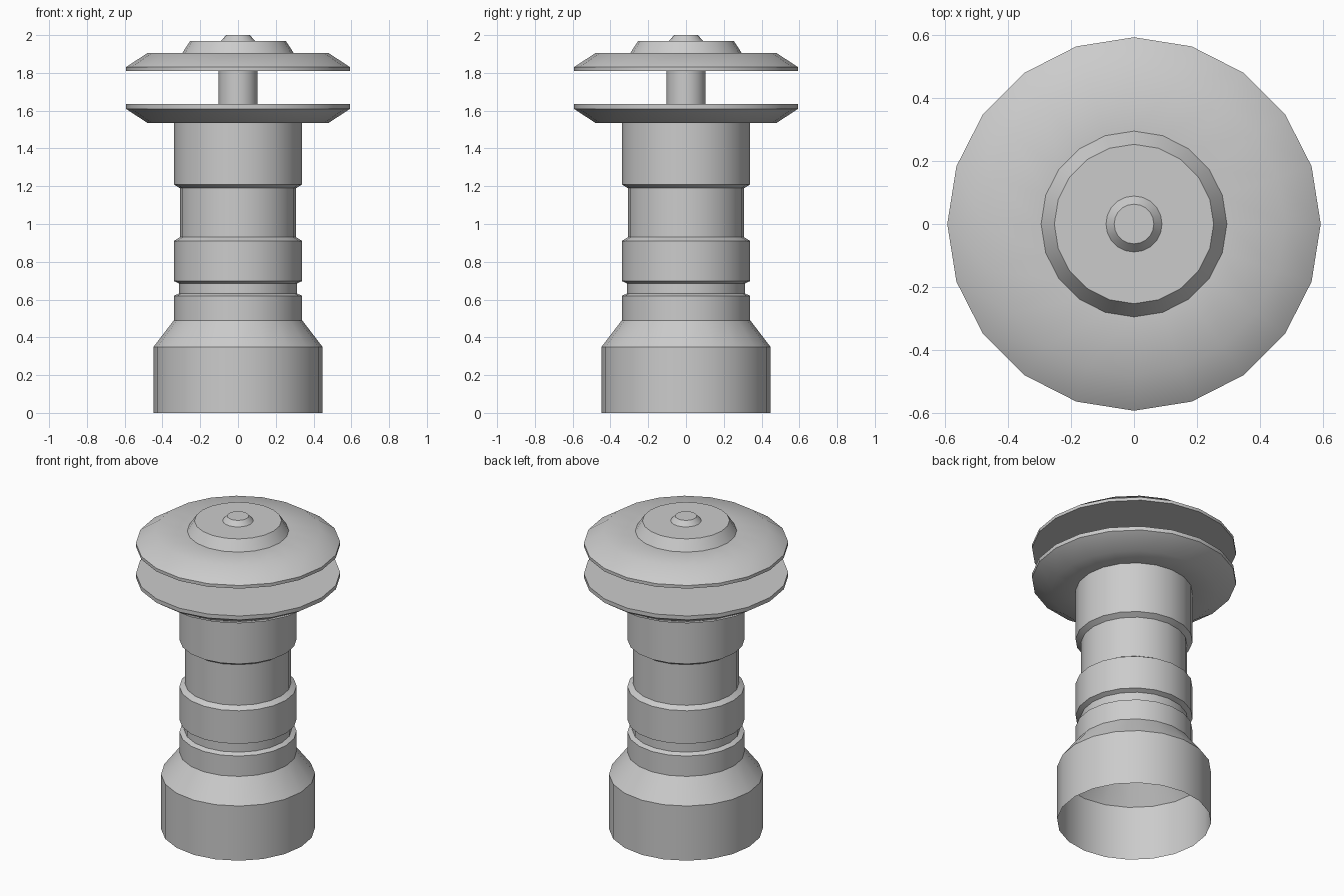
import bpy, bmesh
from math import cos, sin, tau, radians

if "Cube" in bpy.data.objects:
    bpy.data.objects.remove(bpy.data.objects["Cube"])

SIDES = 20


def lathe(name, profile, close_bottom=True, close_top=True):
    """Revolve (radius, z) points, listed from bottom to top, about z."""
    bm = bmesh.new()
    rings = [[bm.verts.new((r * cos(tau * i / SIDES), r * sin(tau * i / SIDES), z))
              for i in range(SIDES)] for r, z in profile]
    for low, high in zip(rings, rings[1:]):
        for i in range(SIDES):
            j = (i + 1) % SIDES
            bm.faces.new((low[i], low[j], high[j], high[i]))
    if close_bottom:
        bm.faces.new(rings[0][::-1])
    if close_top:
        bm.faces.new(rings[-1])
    mesh = bpy.data.meshes.new(name)
    bm.to_mesh(mesh)
    bm.free()
    obj = bpy.data.objects.new(name, mesh)
    bpy.context.collection.objects.link(obj)
    # smooth around the turning, crisp at the chamfers
    bpy.ops.object.select_all(action='DESELECT')
    obj.select_set(True)
    bpy.context.view_layer.objects.active = obj
    bpy.ops.object.shade_smooth_by_angle(angle=radians(35))
    return obj


# Hollow body, open underneath: base, shoulder, bands and grooves, lower flange
lathe("body", [
    (0.447, 0.0), (0.447, 0.35),
    (0.34, 0.49), (0.34, 0.62), (0.312, 0.632),
    (0.312, 0.685), (0.34, 0.698),
    (0.34, 0.91), (0.308, 0.93),
    (0.308, 1.19), (0.34, 1.21),
    (0.34, 1.535), (0.48, 1.535),
    (0.593, 1.61), (0.593, 1.635), (0.103, 1.635),
], close_bottom=False, close_top=False)

# Stem between the two discs
lathe("stem", [(0.103, 1.635), (0.103, 1.81)], False, False)

# Cap: bevelled disc, raised tier and small button
lathe("cap", [
    (0.103, 1.81), (0.593, 1.81), (0.593, 1.83),
    (0.48, 1.905), (0.295, 1.905),
    (0.253, 1.97), (0.089, 1.97),
    (0.063, 2.0),
], close_bottom=False)
